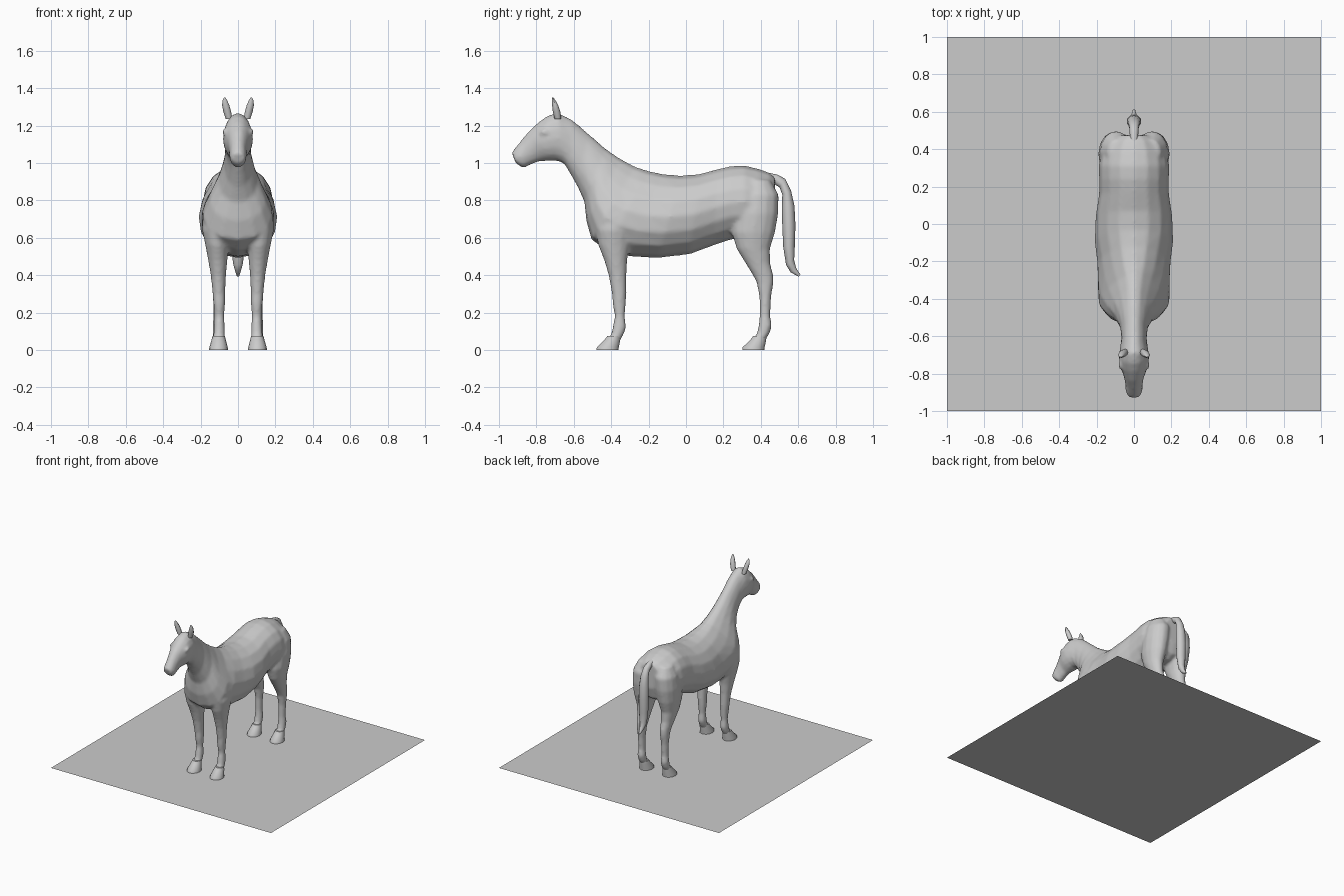
import bpy, bmesh
from math import sin, cos, pi


def loft(bm, rings):
    """Skin a list of point rings and cap both ends."""
    loops = [[bm.verts.new(p) for p in r] for r in rings]
    n = len(loops[0])
    for a, b in zip(loops, loops[1:]):
        for i in range(n):
            j = (i + 1) % n
            bm.faces.new((a[i], a[j], b[j], b[i]))
    bm.faces.new(loops[0])
    bm.faces.new(loops[-1])


def slab(ty, tz, by, bz, w, k=0.0, n=16):
    """Ring from a top point to a bottom point; k narrows the upper half."""
    pts = []
    for i in range(n):
        a = 2 * pi * i / n
        c = (1 + cos(a)) / 2
        pts.append((w * sin(a) * (1 - k * cos(a)), by + (ty - by) * c, bz + (tz - bz) * c))
    return pts


def disc(z, y, x, ry, rx, side=1, n=14):
    """Horizontal oval ring."""
    return [(side * x + rx * cos(2 * pi * i / n), y + ry * sin(2 * pi * i / n), z) for i in range(n)]


def finish(name, bm, angle=50):
    bmesh.ops.recalc_face_normals(bm, faces=bm.faces)
    me = bpy.data.meshes.new(name)
    bm.to_mesh(me)
    bm.free()
    ob = bpy.data.objects.new(name, me)
    bpy.context.collection.objects.link(ob)
    bpy.ops.object.select_all(action='DESELECT')
    ob.select_set(True)
    bpy.context.view_layer.objects.active = ob
    bpy.ops.object.shade_smooth_by_angle(angle=angle * pi / 180)
    return ob


# head, neck and trunk: top y, z, bottom y, z, half width, taper
TRUNK = [
    (-.932, 1.055, -.908, .995, .034), (-.91, 1.085, -.868, .972, .045),
    (-.878, 1.125, -.832, .99, .046), (-.84, 1.17, -.785, 1.008, .054, -.1),
    (-.79, 1.217, -.735, 1.012, .074), (-.745, 1.25, -.69, 1.012, .081),
    (-.69, 1.27, -.65, .995, .076), (-.61, 1.232, -.618, .94, .068),
    (-.52, 1.155, -.578, .87, .074, .1), (-.43, 1.077, -.543, .79, .1, .25),
    (-.35, 1.022, -.533, .69, .14, .4), (-.27, .98, -.505, .59, .175, .4),
    (-.2, .957, -.43, .535, .19, .25), (-.12, .94, -.3, .5, .195, .12),
    (-.03, .932, -.15, .492, .21, .05), (.07, .94, .02, .512, .205),
    (.17, .967, .15, .56, .187), (.24, .983, .24, .59, .187),
    (.31, .987, .32, .6, .188), (.39, .968, .40, .6, .172),
    (.445, .948, .45, .63, .14), (.475, .925, .475, .72, .085),
]
# legs: z, y, x, half depth, half width
FRONT_LEG = [
    (.80, -.36, .105, .07, .05), (.72, -.375, .115, .1, .072), (.64, -.385, .118, .1, .074),
    (.56, -.385, .113, .085, .062), (.48, -.376, .108, .062, .052), (.40, -.366, .105, .048, .041),
    (.30, -.357, .102, .039, .034), (.25, -.357, .1, .036, .032), (.18, -.354, .1, .027, .026),
    (.12, -.356, .1, .037, .03), (.085, -.366, .101, .034, .031), (.05, -.388, .102, .036, .032),
]
HIND_LEG = [
    (.91, .38, .09, .07, .05), (.83, .385, .095, .112, .085), (.73, .375, .103, .12, .088),
    (.63, .36, .108, .118, .078), (.54, .36, .11, .09, .06), (.46, .386, .108, .066, .046),
    (.40, .412, .105, .055, .039), (.36, .423, .105, .045, .035), (.28, .424, .105, .031, .029),
    (.18, .422, .105, .028, .027), (.13, .424, .105, .036, .031), (.09, .414, .105, .034, .031),
    (.05, .388, .105, .036, .032),
]

# body: trunk and four legs fused into one skin
bm = bmesh.new()
loft(bm, [slab(*r) for r in TRUNK])
for side in (-1, 1):
    for leg in (FRONT_LEG, HIND_LEG):
        loft(bm, [disc(*r, side) for r in leg])
    # brow bulges
    brow = bmesh.ops.create_icosphere(bm, subdivisions=2, radius=.02)['verts']
    bmesh.ops.scale(bm, vec=(.7, 1.3, .9), verts=brow)
    bmesh.ops.translate(bm, vec=(side * .07, -.755, 1.165), verts=brow)
body = finish("horse_body", bm)
remesh = body.modifiers.new("fuse", 'REMESH')
remesh.mode = 'VOXEL'
remesh.voxel_size = .011
remesh.use_smooth_shade = True
smooth = body.modifiers.new("soften", 'SMOOTH')
smooth.factor = .5
smooth.iterations = 4

# hooves
for label, y in (("front", -.42), ("hind", .36)):
    for side, hand in ((-1, "left"), (1, "right")):
        bm = bmesh.new()
        loft(bm, [disc(.075, y + .035, .103, .036, .033, side),
                  disc(.055, y + .027, .103, .043, .038, side),
                  disc(.015, y + .002, .104, .06, .049, side),
                  disc(0, y, .104, .061, .051, side)])
        finish(f"{label}_hoof_{hand}", bm)

# ears
for side, hand in ((-1, "left"), (1, "right")):
    bm = bmesh.new()
    loft(bm, [disc(z, y, x, ry, rx, side, 8) for z, y, x, ry, rx in (
        (1.235, -.685, .048, .018, .018), (1.275, -.692, .058, .02, .021),
        (1.31, -.7, .066, .016, .019), (1.335, -.707, .07, .009, .012),
        (1.35, -.712, .071, .003, .004))])
    finish(f"ear_{hand}", bm)

# tail
bm = bmesh.new()
loft(bm, [slab(*r, n=10) for r in (
    (.43, .95, .43, .90, .02), (.49, .937, .475, .885, .024), (.53, .915, .5, .87, .026),
    (.562, .85, .515, .83, .032), (.58, .77, .512, .76, .038), (.585, .67, .515, .66, .04),
    (.582, .56, .52, .55, .037), (.578, .48, .535, .455, .028),
    (.59, .435, .56, .415, .016), (.612, .402, .602, .392, .007))])
finish("tail", bm)

# flat base
bm = bmesh.new()
bmesh.ops.create_grid(bm, x_segments=1, y_segments=1, size=1)
finish("base_plane", bm)
